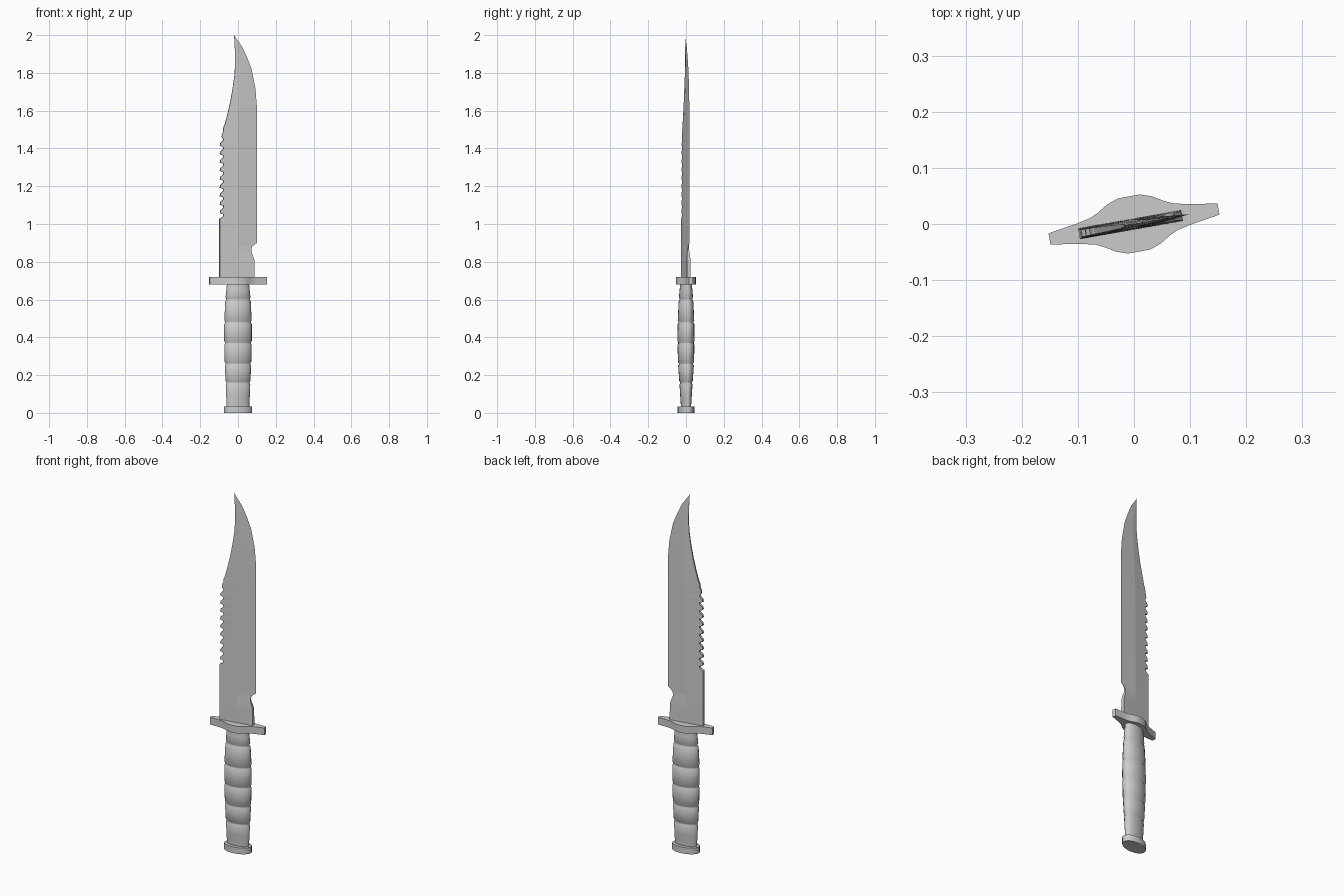
import bpy, bmesh, math

if "Cube" in bpy.data.objects:
    bpy.data.objects.remove(bpy.data.objects["Cube"])

ANGLE = math.radians(10)      # whole knife is turned about z
K = 1 / math.cos(ANGLE)       # front-view x to local x


def lerp(table, z):
    """Piecewise-linear lookup in a list of (z, value)."""
    if z <= table[0][0]:
        return table[0][1]
    for (z0, v0), (z1, v1) in zip(table, table[1:]):
        if z <= z1:
            return v0 + (v1 - v0) * (z - z0) / (z1 - z0)
    return table[-1][1]


def loft(name, rings, smooth=None):
    """Skin closed rings of equal length and cap both ends."""
    bm = bmesh.new()
    rows = [[bm.verts.new(p) for p in ring] for ring in rings]
    n = len(rows[0])
    for a, b in zip(rows, rows[1:]):
        for i in range(n):
            j = (i + 1) % n
            bm.faces.new((a[i], a[j], b[j], b[i]))
    bm.faces.new(rows[0][::-1])
    bm.faces.new(rows[-1])
    bmesh.ops.remove_doubles(bm, verts=bm.verts, dist=1e-5)
    bmesh.ops.recalc_face_normals(bm, faces=bm.faces)
    mesh = bpy.data.meshes.new(name)
    bm.to_mesh(mesh)
    bm.free()
    ob = bpy.data.objects.new(name, mesh)
    bpy.context.collection.objects.link(ob)
    ob.rotation_euler.z = ANGLE
    if smooth:
        bpy.ops.object.select_all(action='DESELECT')
        ob.select_set(True)
        bpy.context.view_layer.objects.active = ob
        bpy.ops.object.shade_smooth_by_angle(angle=math.radians(smooth))
    return ob


def ellipse(a, b, z, n=20):
    return [(a * math.cos(2 * math.pi * i / n), b * math.sin(2 * math.pi * i / n), z)
            for i in range(n)]


# Blade: saw-toothed spine, central ridge, cutting edge with a notch
spine = [(0.70, -0.098), (1.028, -0.098)]
TEETH, PITCH = 11, 0.0445
for t in range(TEETH):
    z = 1.03 + t * PITCH
    out = -0.096 if t < TEETH - 2 else -0.096 + 0.009 * (t - TEETH + 3)
    spine += [(z + 0.004, -0.086), (z + 0.012, -0.078), (z + 0.022, -0.079),
              (z + 0.028, out), (z + 0.042, out + 0.003)]
spine += [(1.522, -0.071), (1.58, -0.056), (1.65, -0.04), (1.72, -0.028),
          (1.79, -0.018), (1.86, -0.015), (1.93, -0.017), (2.0, -0.021)]
edge = [(0.70, 0.086), (0.81, 0.085), (0.835, 0.077), (0.85, 0.071), (0.865, 0.070),
        (0.88, 0.075), (0.89, 0.086), (0.90, 0.100), (1.62, 0.100), (1.72, 0.092),
        (1.82, 0.072), (1.88, 0.049), (1.94, 0.021), (2.0, -0.021)]
ridge = [(0.70, 0.0), (1.5, 0.0), (1.75, 0.012), (1.88, 0.008), (2.0, -0.021)]
spine_t = [(0.80, 0.010), (1.03, 0.0085), (1.52, 0.006), (1.8, 0.003), (2.0, 0)]
ridge_t = [(0.80, 0.010), (1.5, 0.0085), (1.8, 0.005), (2.0, 0)]
edge_t = [(0.80, 0.010), (0.835, 0.0075), (0.90, 0.0), (2.0, 0)]

levels = sorted({round(z, 5) for z, _ in spine + edge})
rings = []
for z in levels:
    s, r, e = (lerp(c, z) * K for c in (spine, ridge, edge))
    st, rt, et = (max(lerp(c, z), 0) for c in (spine_t, ridge_t, edge_t))
    rings.append([(s, -st, z), (r, -rt, z), (e, -et, z),
                  (e, et, z), (r, rt, z), (s, st, z)])
loft("blade", rings)

# Cross guard
q = [(0.153, 0.010), (0.100, 0.0185), (0.075, 0.024), (0.060, 0.031),
     (0.040, 0.043), (0.020, 0.050)]
half = q + [(-x, y) for x, y in q[::-1]]
outline = half + [(-x, -y) for x, y in half]
loft("guard", [[(x, y, z) for x, y in outline] for z in (0.68, 0.72)], 25)

# Grip: swelling oval with ring grooves
width = [(0.03, 0.060), (0.15, 0.065), (0.26, 0.070), (0.37, 0.073), (0.48, 0.073),
         (0.60, 0.067), (0.69, 0.058)]
depth = [(0.03, 0.025), (0.15, 0.033), (0.26, 0.041), (0.37, 0.044), (0.48, 0.043),
         (0.60, 0.037), (0.69, 0.029)]
profile = [(0.03, 0), (0.10, 0)]
for g in (0.16, 0.26, 0.37, 0.48, 0.60):
    profile += [(g - 0.010, 0), (g - 0.004, 0.004), (g + 0.004, 0.004), (g + 0.010, 0)]
profile += [(0.65, 0), (0.69, 0)]
loft("grip", [ellipse((lerp(width, z) - d) * K, lerp(depth, z) - d, z)
              for z, d in profile], 40)

# Pommel cap
loft("pommel", [ellipse(0.075, 0.043, z) for z in (0.0, 0.035)], 40)
